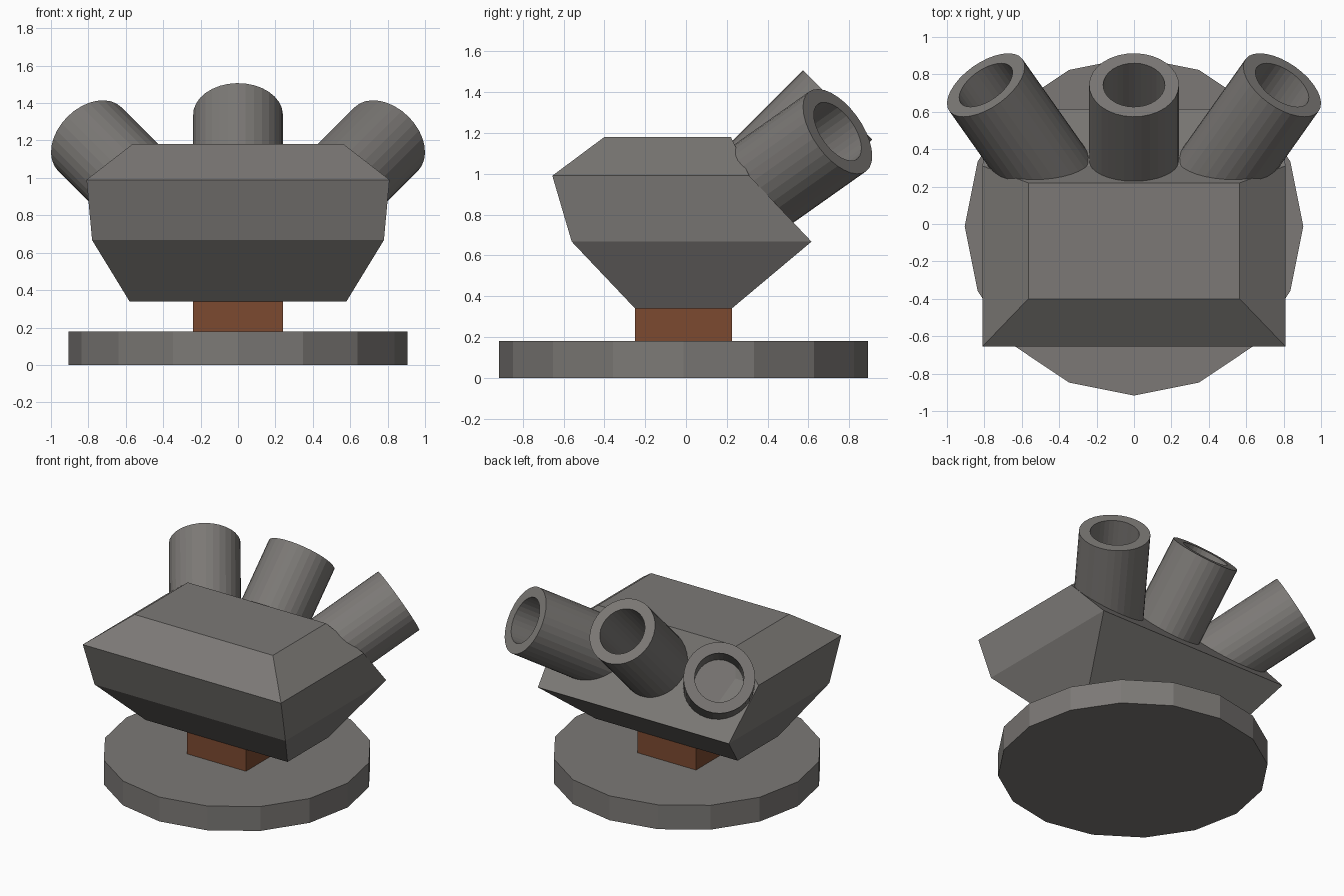
import bpy, bmesh, math
from mathutils import Vector

if "Cube" in bpy.data.objects:
    bpy.data.objects.remove(bpy.data.objects["Cube"])


def material(name, rgb):
    m = bpy.data.materials.new(name)
    m.diffuse_color = (*rgb, 1)
    m.use_nodes = True
    m.node_tree.nodes["Principled BSDF"].inputs["Base Color"].default_value = m.diffuse_color
    return m


GREY = material("warm_grey", (0.20, 0.19, 0.18))
BROWN = material("rust_brown", (0.20, 0.068, 0.030))
CY = -0.012  # base and pedestal centre in y


def loft(name, rings, mat):
    """Skin a list of equal-length point rings and cap both ends."""
    bm = bmesh.new()
    rows = [[bm.verts.new(p) for p in ring] for ring in rings]
    n = len(rows[0])
    for a, b in zip(rows, rows[1:]):
        for i in range(n):
            j = (i + 1) % n
            bm.faces.new((a[i], a[j], b[j], b[i]))
    bm.faces.new(rows[0][::-1])
    bm.faces.new(rows[-1])
    bmesh.ops.recalc_face_normals(bm, faces=bm.faces)
    mesh = bpy.data.meshes.new(name)
    bm.to_mesh(mesh)
    bm.free()
    mesh.materials.append(mat)
    ob = bpy.data.objects.new(name, mesh)
    bpy.context.collection.objects.link(ob)
    return ob


def rect(half_x, y0, y1, z):
    return [(-half_x, y0, z), (half_x, y0, z), (half_x, y1, z), (-half_x, y1, z)]


def circle(center, axis, r, sides):
    u = axis.orthogonal().normalized()
    v = axis.cross(u)
    angles = [2 * math.pi * i / sides for i in range(sides)]
    return [center + r * (u * math.cos(a) + v * math.sin(a)) for a in angles]


def tube(name, mouth, axis):
    """Thick tube with a blind bore, its root buried in the body."""
    mouth, axis = Vector(mouth), Vector(axis).normalized()
    profile = [(0.24, -0.72), (0.24, 0), (0.165, 0), (0.165, -0.5)]
    loft(name, [circle(mouth + axis * t, axis, r, 32) for r, t in profile], GREY)


# Round base plate, sixteen sides
up = Vector((0, 0, 1))
loft("base_plate", [circle(Vector((0, CY, z)), up, 0.905, 16) for z in (0, 0.18)], GREY)

# Square pedestal
loft("pedestal", [rect(0.24, CY - 0.238, CY + 0.238, z) for z in (0.17, 0.352)], BROWN)

# Faceted body: half width, front y, back y, height
loft("body", [rect(*r) for r in (
    (0.58, -0.25, 0.225, 0.34),
    (0.78, -0.56, 0.615, 0.667),
    (0.81, -0.655, 0.31, 0.99),
    (0.565, -0.40, 0.22, 1.18))], GREY)

# Three tubes fanning out of the sloped back
tube("middle_tube", (0, 0.743, 1.337), (0, 1, 1))
for side, s in (("left", -1), ("right", 1)):
    tube(side + "_tube", (s * 0.792, 0.743, 1.207), (s * 0.5, 0.7071, 0.5))
